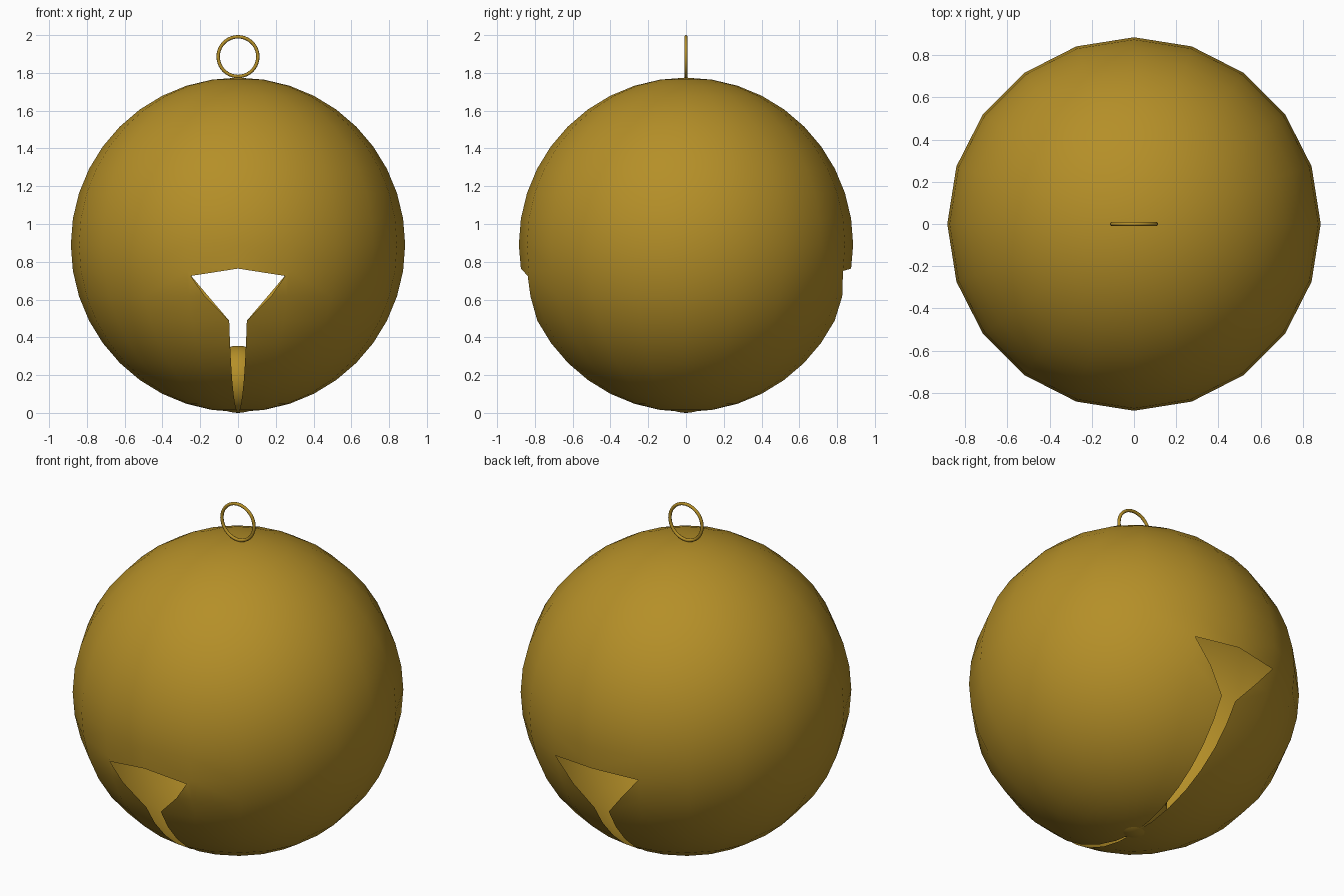
import bpy, bmesh, math

if "Cube" in bpy.data.objects:
    bpy.data.objects.remove(bpy.data.objects["Cube"])

R, CZ = 0.885, 0.89          # shell radius and centre height
COLS, RINGS = 10, 20         # half-turn columns (18 deg), latitude rings (9 deg)

gold = bpy.data.materials.new("gold")
gold.diffuse_color = (0.46, 0.275, 0.021, 1)
gold.use_nodes = True
gold.node_tree.nodes["Principled BSDF"].inputs["Base Color"].default_value = gold.diffuse_color


def on_sphere(ring, azimuth):
    """Point on the shell; azimuth in degrees from the front towards +x."""
    t, a = math.pi * ring / RINGS, math.radians(azimuth)
    return (R * math.sin(t) * math.sin(a),
            -R * math.sin(t) * math.cos(a),
            CZ + R * math.cos(t))


def slot(ring, front):
    """Half-angle of the opening at a ring."""
    if ring <= 11 or ring == RINGS:
        return 0
    if ring == 12:
        return 12 if front else 10.7
    return 3.4


# Right half of the hollow bell shell, with the openings left out
bm = bmesh.new()
grid = []
for j in range(RINGS + 1):
    row = []
    for i in range(COLS + 1):
        az = 18 * i
        if i == 0:
            az = slot(j, True)
        elif i == COLS:
            az = 180 - slot(j, False)
        row.append(bm.verts.new(on_sphere(j, az)))
    grid.append(row)
for i in (0, COLS):          # peak of each opening
    grid[11][i].co.z = 0.764

for j in range(RINGS):
    for i in range(COLS):
        a, b = grid[j][i], grid[j + 1][i]
        c, d = grid[j + 1][i + 1], grid[j][i + 1]
        if j == 11 and i == 0:           # front opening corner
            k = bm.verts.new((0.25, -0.838, 0.725))
            bm.faces.new((a, k, d))
            bm.faces.new((k, b, c, d))
        elif j == 11 and i == COLS - 1:  # back opening corner
            bm.faces.new((a, b, c))
        else:
            bm.faces.new((a, b, c, d))
bmesh.ops.remove_doubles(bm, verts=bm.verts[:], dist=1e-5)
for f in bm.faces:
    f.smooth = True
for v in bm.verts:
    if abs(v.co.x) < 1e-5:
        v.co.x = 0
mesh = bpy.data.meshes.new("bell_shell")
bm.to_mesh(mesh)
bm.free()
mesh.materials.append(gold)
shell = bpy.data.objects.new("bell_shell", mesh)
bpy.context.collection.objects.link(shell)
mirror = shell.modifiers.new("mirror", 'MIRROR')
mirror.use_clip = True
mirror.merge_threshold = 0.0005


def finish(name):
    ob = bpy.context.object
    ob.name = name
    ob.data.materials.append(gold)
    bpy.ops.object.shade_smooth()


# Loose ball inside the bell
bpy.ops.mesh.primitive_uv_sphere_add(segments=20, ring_count=20, radius=0.1775,
                                     location=(0, 0, 0.1775))
finish("rattle_ball")

# Hanging ring on top
bpy.ops.mesh.primitive_torus_add(major_radius=0.105, minor_radius=0.009,
                                 major_segments=40, minor_segments=10,
                                 location=(0, 0, 1.886),
                                 rotation=(math.pi / 2, 0, 0))
finish("hanging_ring")
